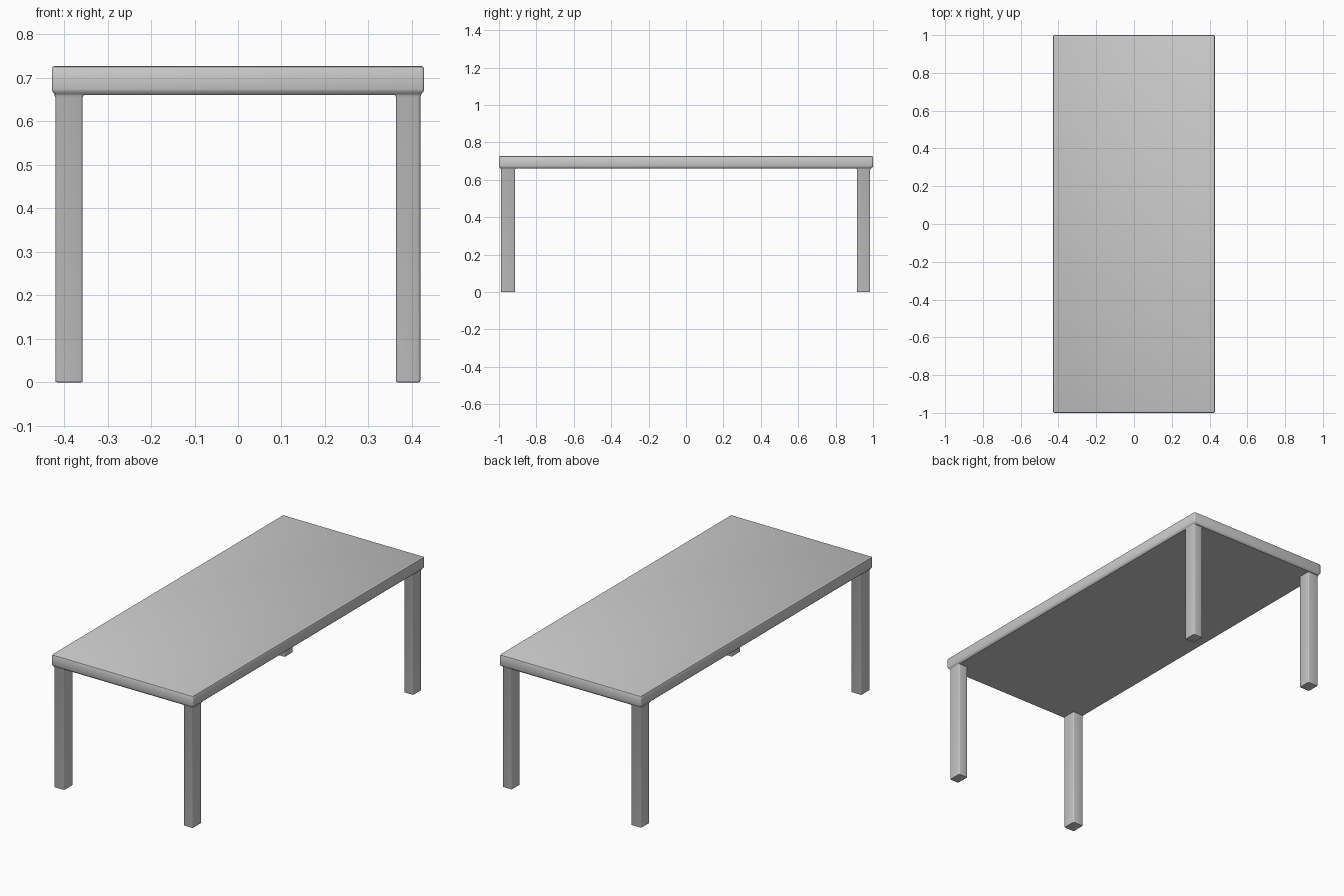
import bpy, bmesh, math

if "Cube" in bpy.data.objects:
    bpy.data.objects.remove(bpy.data.objects["Cube"])


def rounded_ring(x0, x1, y0, y1, r, n=3):
    """Rectangle outline with rounded corners."""
    pts = []
    corners = [(x1 - r, y1 - r), (x0 + r, y1 - r), (x0 + r, y0 + r), (x1 - r, y0 + r)]
    for k, (cx, cy) in enumerate(corners):
        for i in range(n + 1):
            a = math.pi / 2 * (k + i / n)
            pts.append((cx + r * math.cos(a), cy + r * math.sin(a)))
    return pts


def block(name, x0, x1, y0, y1, r, profile):
    """Stack rounded rectangles; profile is (inset, z) from bottom to top."""
    bm = bmesh.new()
    rings = []
    for d, z in profile:
        outline = rounded_ring(x0 + d, x1 - d, y0 + d, y1 - d, r)
        rings.append([bm.verts.new((x, y, z)) for x, y in outline])
    for a, b in zip(rings, rings[1:]):
        for i in range(len(a)):
            j = (i + 1) % len(a)
            bm.faces.new((a[i], a[j], b[j], b[i]))
    bm.faces.new(rings[0][::-1])
    bm.faces.new(rings[-1])
    mesh = bpy.data.meshes.new(name)
    bm.to_mesh(mesh)
    bm.free()
    ob = bpy.data.objects.new(name, mesh)
    bpy.context.collection.objects.link(ob)
    bpy.ops.object.select_all(action='DESELECT')
    ob.select_set(True)
    bpy.context.view_layer.objects.active = ob
    bpy.ops.object.shade_smooth_by_angle(angle=math.radians(35))
    return ob


# Tabletop: chamfered underside edge, softly rounded top edge
block("tabletop", -0.428, 0.428, -1.0, 1.0, 0.006,
      [(0.009, 0.661), (0.002, 0.668), (0, 0.674),
       (0, 0.72), (0.002, 0.725), (0.006, 0.727)])

# Legs: soft edges, eased feet and a tiny flare under the top
leg_profile = [(0.004, 0), (0.001, 0.001), (0, 0.004),
               (0, 0.656), (-0.003, 0.662)]
for side, x0, x1 in (("left", -0.42, -0.357), ("right", 0.363, 0.419)):
    for end, y0, y1 in (("front", -0.989, -0.914), ("back", 0.914, 0.985)):
        block(f"{end}_{side}_leg", x0, x1, y0, y1, 0.005, leg_profile)
